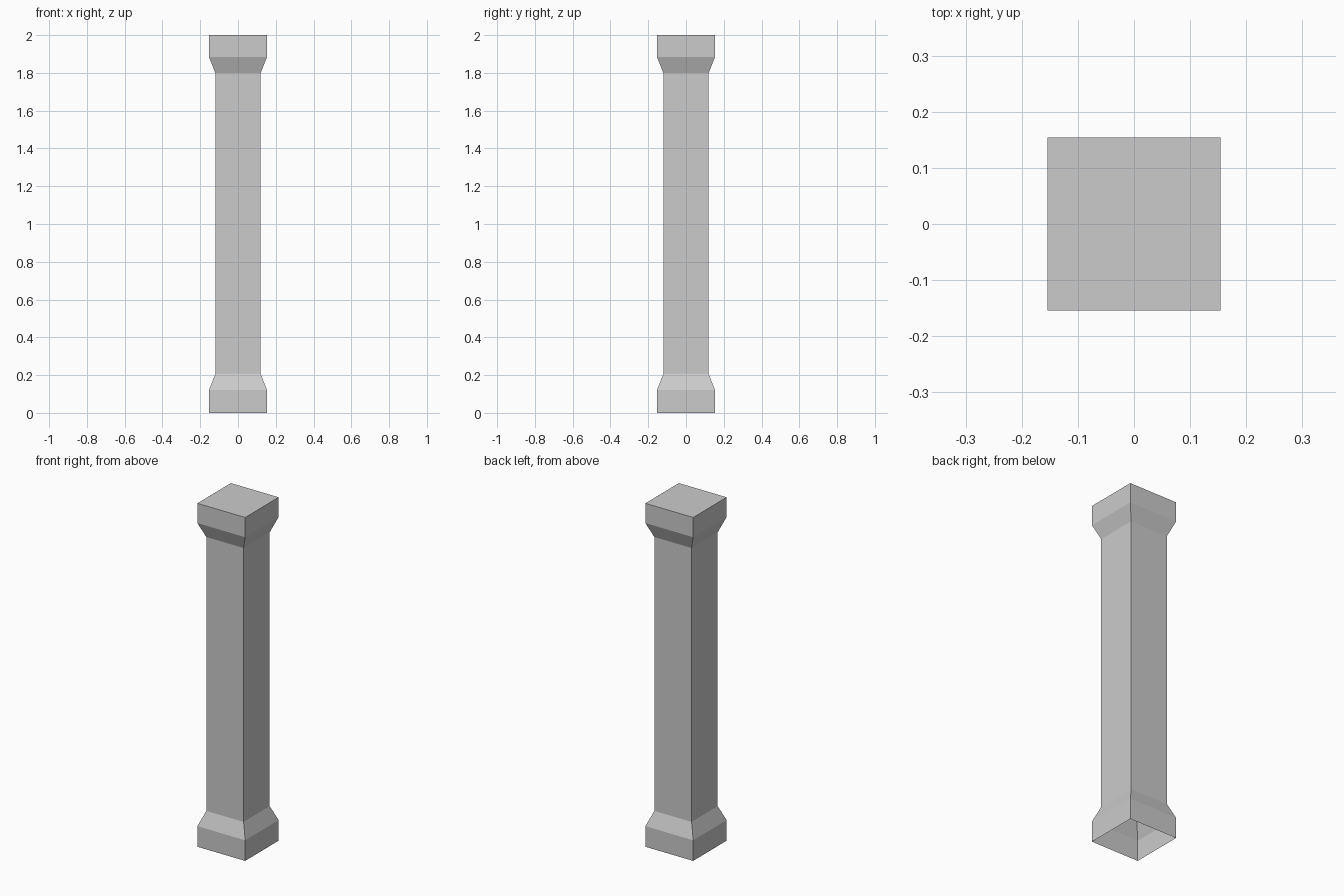
import bpy
import bmesh

cube = bpy.data.objects.get("Cube")
if cube:
    bpy.data.objects.remove(cube, do_unlink=True)

# Stone material
stone = bpy.data.materials.new("grey_stone")
stone.use_nodes = True
colour = (0.6, 0.6, 0.6, 1)
stone.diffuse_color = colour
stone.node_tree.nodes["Principled BSDF"].inputs["Base Color"].default_value = colour

# Half width and height of each square ring, from base to capital
WIDE, NARROW = 0.154, 0.12
profile = [(WIDE, 0), (WIDE, 0.12), (NARROW, 0.205),
           (NARROW, 1.8), (WIDE, 1.885), (WIDE, 2)]
corners = [(-1, -1), (1, -1), (1, 1), (-1, 1)]

# Hollow column shell: open underneath, closed on top
bm = bmesh.new()
rings = [[bm.verts.new((x * r, y * r, z)) for x, y in corners] for r, z in profile]
for low, high in zip(rings, rings[1:]):
    for i in range(4):
        j = (i + 1) % 4
        bm.faces.new((low[i], low[j], high[j], high[i]))
bm.faces.new(rings[-1])

mesh = bpy.data.meshes.new("square_column")
bm.to_mesh(mesh)
bm.free()
mesh.materials.append(stone)
column = bpy.data.objects.new("square_column", mesh)
bpy.context.collection.objects.link(column)
